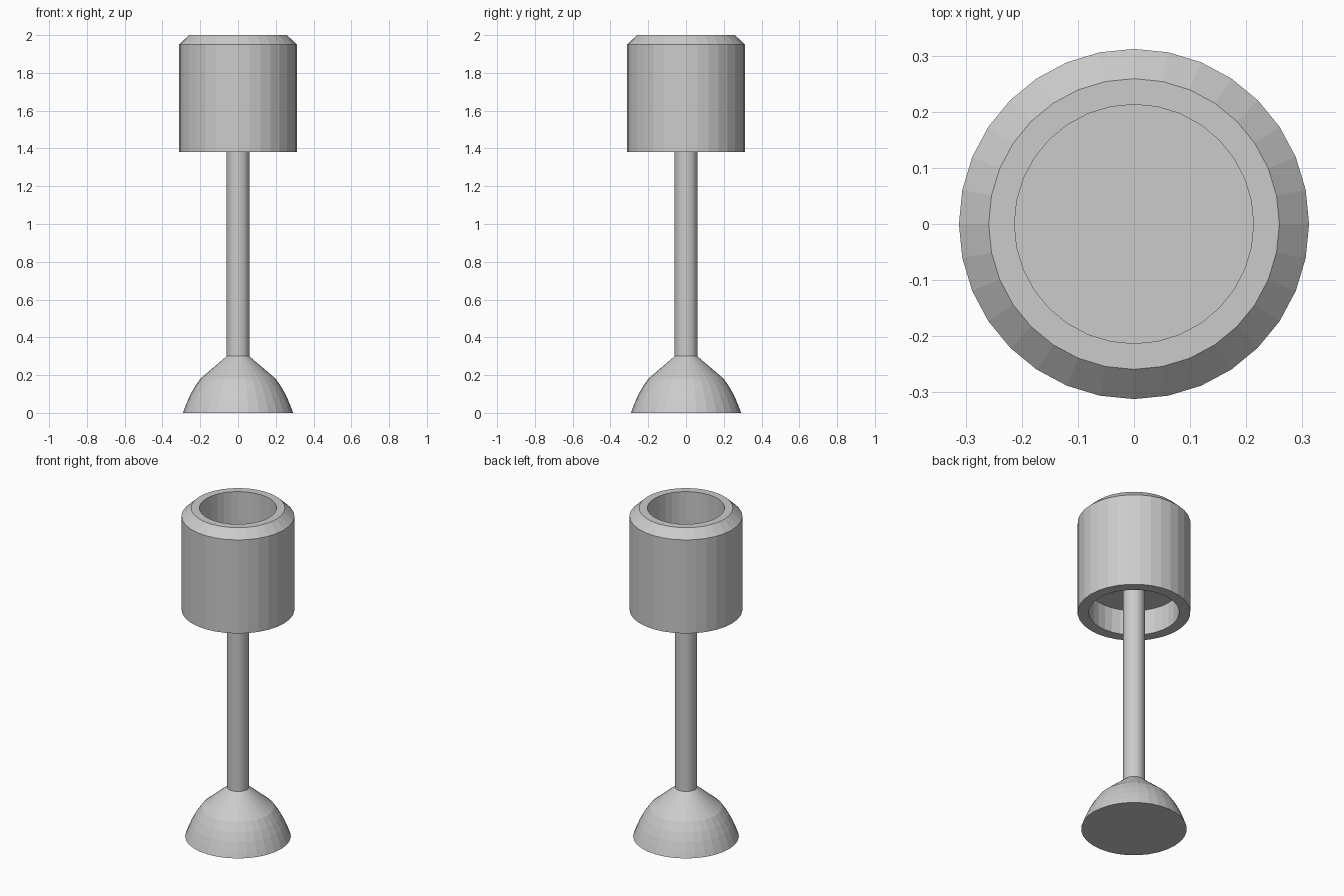
import bpy, bmesh
from math import cos, sin, tau

if "Cube" in bpy.data.objects:
    bpy.data.objects.remove(bpy.data.objects["Cube"])

SIDES = 32


def lathe(name, profile):
    """Revolve (radius, z) points around z; both open ends are capped."""
    bm = bmesh.new()
    rings = [[bm.verts.new((r * cos(tau * i / SIDES), r * sin(tau * i / SIDES), z))
              for i in range(SIDES)] for r, z in profile]
    for a, b in zip(rings, rings[1:]):
        for i in range(SIDES):
            j = (i + 1) % SIDES
            bm.faces.new((a[i], a[j], b[j], b[i]))
    bm.faces.new(rings[0])
    bm.faces.new(rings[-1])
    bmesh.ops.recalc_face_normals(bm, faces=bm.faces)
    mesh = bpy.data.meshes.new(name)
    bm.to_mesh(mesh)
    bm.free()
    obj = bpy.data.objects.new(name, mesh)
    bpy.context.collection.objects.link(obj)
    return obj


# Domed foot with a straight conical shoulder
lathe("base", [(0.292, 0), (0.277, 0.04), (0.258, 0.085),
               (0.233, 0.132), (0.2, 0.18), (0.06, 0.3)])

# Thin stem reaching up into the head
lathe("stem", [(0.06, 0.29), (0.06, 1.56)])

# Head: recess below, chamfered shoulder, recess above
lathe("head", [(0.25, 1.535), (0.25, 1.38), (0.312, 1.38), (0.312, 1.95),
               (0.259, 2.0), (0.213, 2.0), (0.213, 1.64)])
